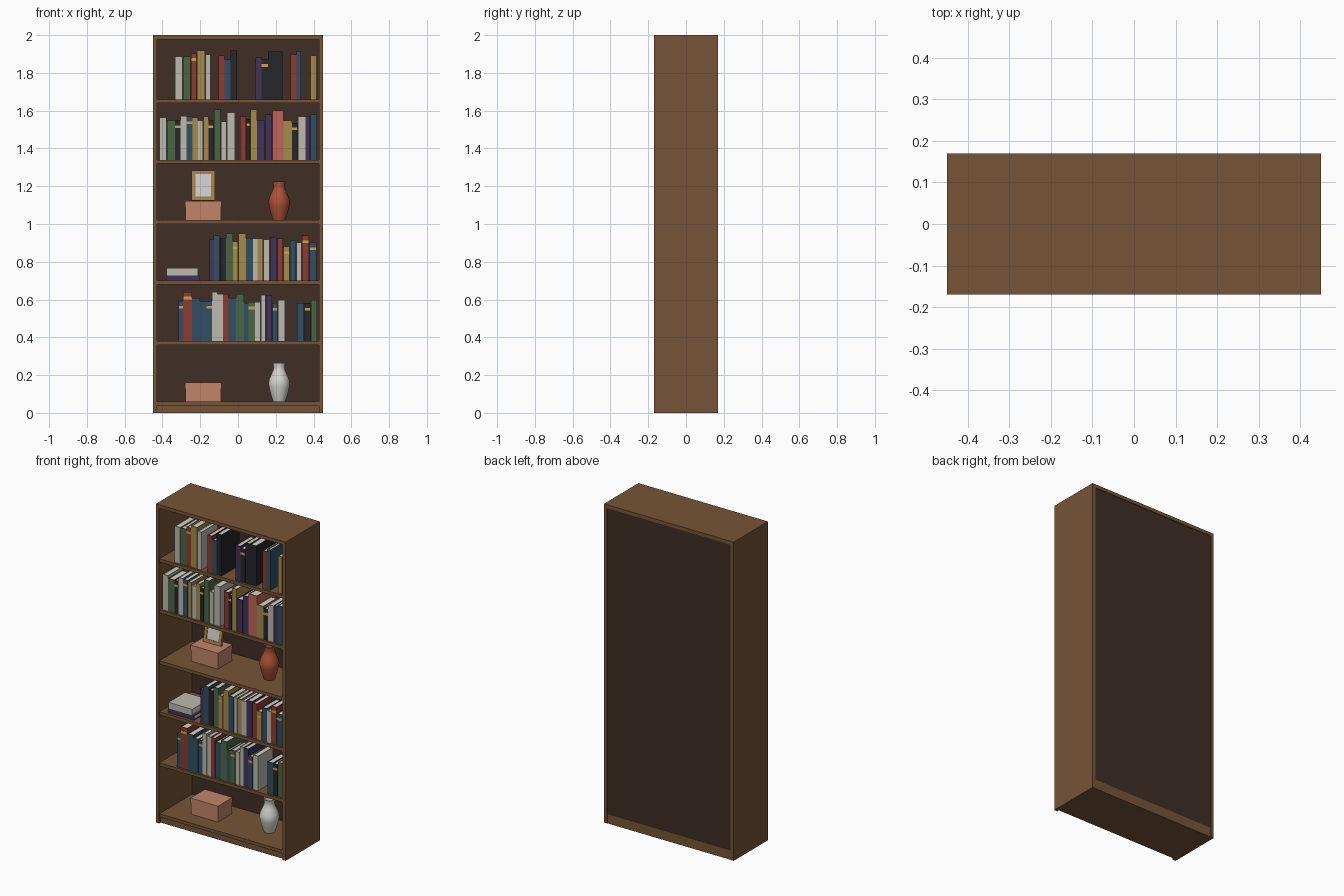
import bpy, bmesh
from math import cos, sin, tau
from mathutils import Vector

if "Cube" in bpy.data.objects:
    bpy.data.objects.remove(bpy.data.objects["Cube"])

COLOURS = {  # sRGB 0-255
    "wood": (117, 84, 58), "back": (66, 49, 41), "pages": (215, 210, 198),
    "gold": (200, 165, 80), "salmon": (192, 132, 107), "terracotta": (172, 82, 58),
    "porcelain": (212, 212, 206), "frame": (165, 125, 72), "picture": (200, 202, 204),
    "W": (188, 184, 174), "G": (76, 102, 72), "R": (138, 62, 52), "B": (52, 80, 100),
    "K": (42, 42, 48), "P": (68, 54, 88), "Y": (165, 138, 76), "M": (190, 100, 90)}


def mat(key):
    m = bpy.data.materials.get("mat_" + key)
    if not m:
        m = bpy.data.materials.new("mat_" + key)
        m.diffuse_color = [(c / 255) ** 2.2 for c in COLOURS[key]] + [1]
        m.use_nodes = True
        m.node_tree.nodes["Principled BSDF"].inputs["Base Color"].default_value = m.diffuse_color
    return m


def boxes(name, parts):
    """One object made of boxes; each part is (low corner, high corner, colour)."""
    mesh = bpy.data.meshes.new(name)
    bm = bmesh.new()
    keys = []
    for lo, hi, key in parts:
        if key not in keys:
            keys.append(key)
            mesh.materials.append(mat(key))
        lo, hi = Vector(lo), Vector(hi)
        verts = bmesh.ops.create_cube(bm, size=1)["verts"]
        for v in verts:
            v.co = (lo + hi) / 2 + v.co * (hi - lo)
        for f in {f for v in verts for f in v.link_faces}:
            f.material_index = keys.index(key)
    bm.to_mesh(mesh)
    bm.free()
    ob = bpy.data.objects.new(name, mesh)
    bpy.context.collection.objects.link(ob)
    return ob


def book(name, x, y, z, w, d, h, colour, band=False):
    """Upright book: spine to the front, two boards and inset pages."""
    t, i = 0.003, 0.004
    parts = [((x, y, z), (x + w, y + t, z + h), colour),
             ((x, y + t, z), (x + t, y + d, z + h), colour),
             ((x + w - t, y + t, z), (x + w, y + d, z + h), colour),
             ((x + t, y + t, z + i), (x + w - t, y + d - i, z + h - i), "pages")]
    if band:
        parts.append(((x, y - 0.001, z + h - 0.039), (x + w, y, z + h - 0.025), "gold"))
    return boxes(name, parts)


def book_row(level, x, items):
    """Items are (colour, width mm, height mm); lower case adds a gold band, _ is a gap."""
    for n, (c, w, *h) in enumerate(items):
        w /= 1000
        if c != "_":
            h = h[0] / 1000
            book(f"book_{level}_{n}", x + 0.0007, -0.155, LEVELS[level],
                 w - 0.0014, h * 0.68, h, c.upper(), c.islower())
        x += w


def vase(name, x, z, colour, profile):
    """Turned vase from (radius, height) points."""
    n = 24
    mesh = bpy.data.meshes.new(name)
    bm = bmesh.new()
    rings = [[bm.verts.new((r * cos(tau * k / n), r * sin(tau * k / n), h)) for k in range(n)]
             for r, h in profile]
    for a, b in zip(rings, rings[1:]):
        for k in range(n):
            bm.faces.new((a[k], a[(k + 1) % n], b[(k + 1) % n], b[k]))
    bm.faces.new(rings[0][::-1])
    bm.faces.new(rings[-1])
    bm.to_mesh(mesh)
    bm.free()
    mesh.materials.append(mat(colour))
    ob = bpy.data.objects.new(name, mesh)
    ob.location = (x, 0, z)
    bpy.context.collection.objects.link(ob)
    bpy.ops.object.select_all(action="DESELECT")
    ob.select_set(True)
    bpy.context.view_layer.objects.active = ob
    bpy.ops.object.shade_smooth_by_angle(angle=0.6)


# Cabinet carcass
LEVELS = [0.06 + 0.32 * i for i in range(6)]
T = 0.022
for side, x in (("left", -0.45), ("right", 0.45 - T)):
    boxes(f"{side}_side", [((x, -0.17, 0), (x + T, 0.17, 2), "wood")])
X = 0.45 - T
boxes("top_board", [((-X, -0.17, 1.978), (X, 0.17, 2), "wood")])
boxes("plinth", [((-X, -0.155, 0), (X, 0.168, 0.04), "wood")])
boxes("back_panel", [((-X, 0.155, 0.058), (X, 0.166, 1.978), "back")])
for i, z in enumerate(LEVELS):
    boxes(f"shelf_{i}", [((-X, -0.168, z - 0.02), (X, 0.155 if i else 0.168, z), "wood")])

# Rows of books, one call per shelf
book_row(5, -0.334, [
    ("W", 42, 227), ("G", 42, 227), ("r", 32, 243), ("Y", 44, 259), ("W", 30, 237), ("_", 40),
    ("R", 32, 232), ("B", 32, 211), ("K", 36, 258), ("_", 95), ("P", 34, 221), ("k", 34, 211),
    ("K", 32, 253), ("K", 45, 253), ("_", 42), ("R", 32, 237), ("B", 24, 253), ("_", 50),
    ("Y", 32, 232)])
book_row(4, -0.416, [
    ("W", 39, 223), ("G", 44, 207), ("k", 28, 207), ("W", 32, 233), ("b", 32, 228),
    ("Y", 29, 223), ("W", 28, 207), ("Y", 28, 228), ("k", 27, 207), ("G", 38, 265),
    ("W", 31, 202), ("W", 45, 249), ("_", 24), ("R", 34, 228), ("k", 22, 217), ("Y", 35, 265),
    ("P", 42, 207), ("P", 40, 239), ("M", 59, 260), ("Y", 45, 207), ("k", 31, 196),
    ("W", 40, 228), ("P", 25, 233), ("B", 36, 239)])
book_row(2, -0.154, [
    ("P", 24, 217), ("B", 34, 238), ("K", 32, 222), ("G", 37, 249), ("y", 29, 207),
    ("Y", 40, 249), ("B", 37, 222), ("W", 24, 222), ("Y", 30, 222), ("W", 35, 217),
    ("P", 40, 228), ("R", 32, 222), ("y", 34, 180), ("B", 35, 212), ("W", 29, 201),
    ("r", 39, 238), ("b", 40, 201)])
book_row(1, -0.315, [
    ("b", 24, 212), ("r", 48, 260), ("B", 42, 228), ("B", 34, 212), ("b", 29, 212),
    ("W", 30, 260), ("W", 29, 249), ("R", 29, 249), ("B", 40, 228), ("G", 42, 249),
    ("B", 24, 201), ("g", 34, 207), ("W", 30, 207), ("W", 27, 244), ("P", 34, 244),
    ("b", 30, 201), ("W", 38, 217), ("_", 62), ("B", 40, 201), ("k", 34, 201), ("G", 34, 217)])

# Two books lying flat, made upright and tipped over
for n, (c, x, z, thick, length) in enumerate([("P", -0.38, 0.70, 0.028, 0.18),
                                              ("W", -0.378, 0.728, 0.038, 0.165)]):
    ob = book(f"flat_book_{n}", 0, 0, 0, thick, 0.165, length, c)
    ob.rotation_euler = (0, tau / 4, 0)
    ob.location = (x, -0.15, z + thick)

# Lidded boxes
for level in (0, 3):
    z = LEVELS[level]
    boxes(f"storage_box_{level}", [
        ((-0.277, -0.069, z), (-0.091, 0.069, z + 0.07), "salmon"),
        ((-0.28, -0.072, z + 0.07), (-0.088, 0.072, z + 0.102), "salmon")])

# Picture frame leaning back on the upper box
w, h, b, t = 0.062, 0.162, 0.02, 0.015
frame = boxes("picture_frame", [
    ((-w, 0, 0), (-w + b, t, h), "frame"), ((w - b, 0, 0), (w, t, h), "frame"),
    ((-w + b, 0, 0), (w - b, t, b), "frame"), ((-w + b, 0, h - b), (w - b, t, h), "frame"),
    ((-w + b, 0.004, b), (w - b, t - 0.001, h - b), "picture")])
frame.location = (-0.184, 0.005, LEVELS[3] + 0.105)
frame.rotation_euler = (-0.18, 0, 0)

# Vases
PROFILE = [(0.032, 0), (0.044, 0.035), (0.054, 0.075), (0.057, 0.095), (0.053, 0.118),
           (0.039, 0.15), (0.031, 0.17), (0.03, 0.185), (0.034, 0.205), (0.028, 0.205),
           (0.025, 0.18)]
vase("terracotta_vase", 0.218, LEVELS[3], "terracotta", PROFILE)
vase("white_vase", 0.218, LEVELS[0], "porcelain", PROFILE)
